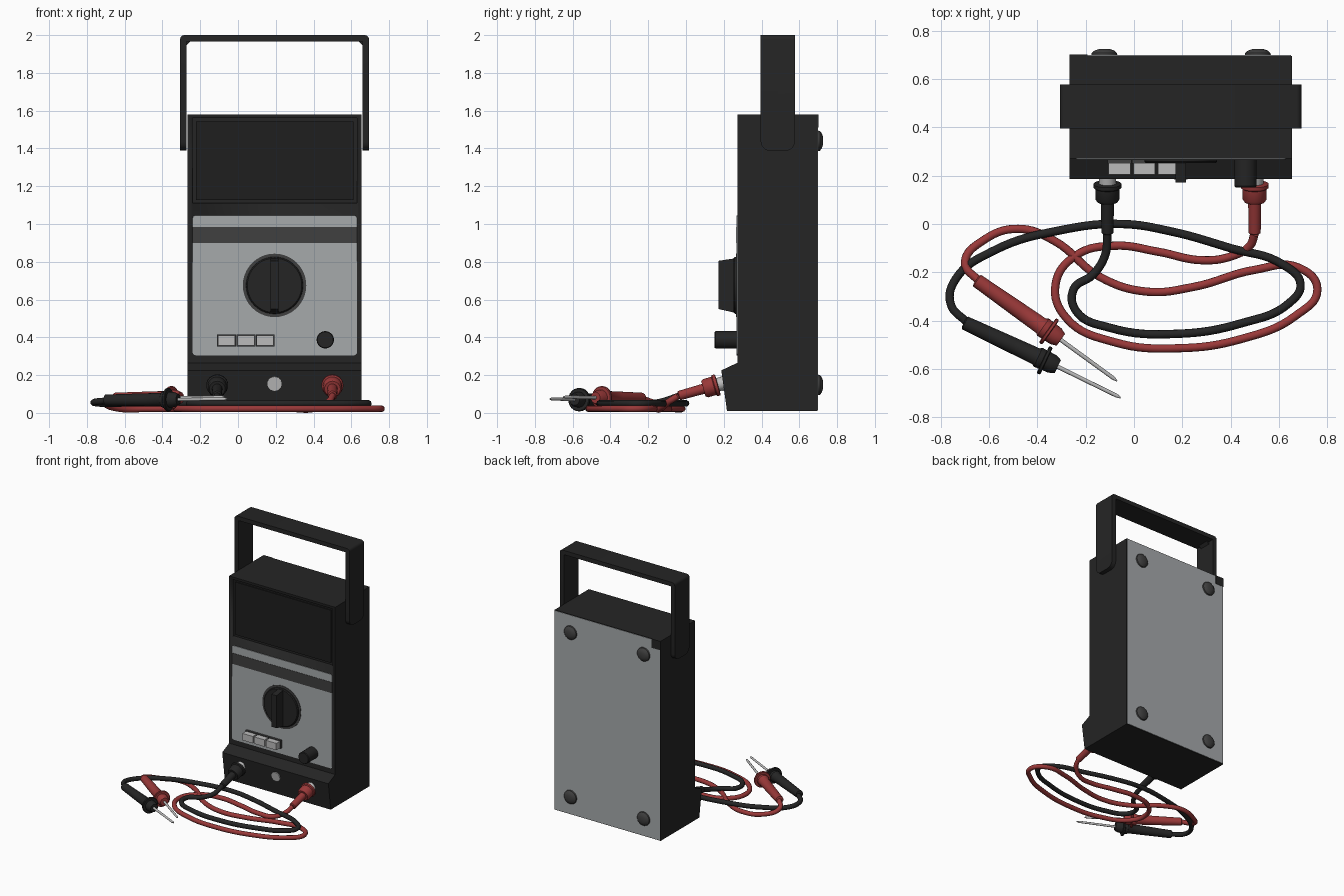
import bpy, bmesh, math
from mathutils import Vector

if "Cube" in bpy.data.objects:
    bpy.data.objects.remove(bpy.data.objects["Cube"], do_unlink=True)


def material(name, r, g, b):
    m = bpy.data.materials.new(name)
    m.use_nodes = True
    m.diffuse_color = (r, g, b, 1)
    bsdf = next(n for n in m.node_tree.nodes if n.type == 'BSDF_PRINCIPLED')
    bsdf.inputs["Base Color"].default_value = (r, g, b, 1)
    return m


black = material("black plastic", .018, .018, .018)
glass = material("dark window", .013, .013, .013)
charcoal = material("charcoal", .05, .05, .05)
grey = material("panel grey", .38, .40, .41)
silver = material("silver", .5, .5, .5)
red = material("red rubber", .32, .04, .04)


def finish(name, bm, mat, angle=35):
    """Turn a bmesh into a shaded object."""
    bmesh.ops.recalc_face_normals(bm, faces=bm.faces)
    me = bpy.data.meshes.new(name)
    bm.to_mesh(me)
    bm.free()
    me.materials.append(mat)
    me.shade_smooth()
    me.set_sharp_from_angle(angle=math.radians(angle))
    ob = bpy.data.objects.new(name, me)
    bpy.context.collection.objects.link(ob)
    return ob


def prism(points, shift):
    """Extrude a closed 3D outline along a vector."""
    bm = bmesh.new()
    face = bm.faces.new([bm.verts.new(p) for p in points])
    new = bmesh.ops.extrude_face_region(bm, geom=[face])["geom"]
    bmesh.ops.translate(bm, vec=shift, verts=[v for v in new if isinstance(v, bmesh.types.BMVert)])
    return bm


def box(name, x, y, z, mat, round_by=0):
    """Box from ranges, with optional rounding of the edges along y."""
    bm = prism([(x[0], y[0], z[0]), (x[1], y[0], z[0]), (x[1], y[0], z[1]), (x[0], y[0], z[1])],
               (0, y[1] - y[0], 0))
    if round_by:
        edges = [e for e in bm.edges if abs(e.verts[0].co.y - e.verts[1].co.y) > 1e-4]
        bmesh.ops.bevel(bm, geom=edges, offset=round_by, segments=3, profile=.5, affect='EDGES')
    return finish(name, bm, mat)


def lathe(name, rings, origin, direction, mat, sides=24):
    """Capped round part from (distance, radius) rings along a direction."""
    bm = bmesh.new()
    d = Vector(direction).normalized()
    turn = d.to_track_quat('Z', 'Y')
    loops = []
    for dist, rad in rings:
        loops.append([bm.verts.new(Vector(origin) + turn @ Vector(
            (rad * math.cos(math.tau * i / sides), rad * math.sin(math.tau * i / sides), dist)))
            for i in range(sides)])
    for a, b in zip(loops, loops[1:]):
        for i in range(sides):
            j = (i + 1) % sides
            bm.faces.new((a[i], a[j], b[j], b[i]))
    bm.faces.new(loops[0])
    bm.faces.new(loops[-1])
    return finish(name, bm, mat)


FRONT, BACK = .272, .697
LEFT, RIGHT = .655, -.268
MID = (LEFT + RIGHT) / 2

# Case with a sloping socket foot
side = [(FRONT, 1.58), (BACK, 1.58), (BACK, .01), (.217, .01), (.187, .225), (FRONT, .265)]
case = finish("case", prism([(RIGHT, y, z) for y, z in side], (LEFT - RIGHT, 0, 0)), black)

# Recessed meter window
cutter = box("window_cutter", (-.24, .63), (.2, FRONT + .018), (1.11, 1.56), black)
cutter.hide_render = True
cut = case.modifiers.new("window", 'BOOLEAN')
cut.operation, cut.object, cut.solver = 'DIFFERENCE', cutter, 'EXACT'
bpy.context.view_layer.objects.active = case
bpy.ops.object.modifier_apply(modifier="window")
bpy.data.objects.remove(cutter, do_unlink=True)
box("meter_window", (-.222, .612), (FRONT + .008, FRONT + .02), (1.128, 1.542), glass)

# Front panel with stripe and dial ring
box("front_panel", (-.24, .63), (FRONT - .004, FRONT + .003), (.305, 1.045), grey, .015)
box("panel_stripe", (-.24, .63), (FRONT - .006, FRONT), (.9, .985), charcoal)
dial = (MID, FRONT, .675)
lathe("dial_ring", [(0, .168), (.007, .168)], dial, (0, -1, 0), charcoal, 40)
lathe("dial_disc", [(0, .152), (.014, .15), (.02, .144)], dial, (0, -1, 0), black, 40)

# Dial grip, tapered towards the front
grip = [(FRONT, .527), (.172, .55), (.172, .805), (FRONT, .82)]
finish("dial_grip", prism([(MID - .022, y, z) for y, z in grip], (.044, 0, 0)), black)

# Push buttons and small knob
for i in range(3):
    x = -.11 + i * .102
    box("button_bezel", (x, x + .1), (.25, FRONT), (.352, .416), charcoal)
    box("push_button", (x + .005, x + .095), (.205, FRONT), (.357, .411), silver)
lathe("small_knob", [(0, .046), (.115, .046), (.12, .042)], (.462, FRONT, .387), (0, -1, 0), black)
lathe("foot_cap", [(-.01, .038), (.006, .038)], (MID, .195, .155), (0, -.99, -.14), silver)

# Back plate with a dark corner notch and four screws
box("back_plate", (RIGHT + .004, LEFT - .004), (BACK - .003, BACK + .003), (.014, 1.576), grey)
box("corner_notch", (RIGHT, RIGHT + .075), (BACK, BACK + .005), (1.51, 1.58), black)
for x in (-.123, .513):
    for z in (.148, 1.44):
        lathe("back_screw", [(0, .055), (.012, .052), (.022, .04), (.028, .022)],
              (x, BACK, z), (0, 1, 0), charcoal)

# Carrying handle: U outline with rounded ends
outer, inner, low, top = .5, .465, 1.388, 2.0
half = [(-outer, low), (-outer, top), (outer, top), (outer, low),
        (inner, low), (inner, top - .033), (-inner, top - .033), (-inner, low)]
bm = prism([(MID + x, .395, z) for x, z in half], (0, .182, 0))
ends = [e for e in bm.edges if all(abs(v.co.z - low) < 1e-4 for v in e.verts)
        and abs(e.verts[0].co.x - e.verts[1].co.x) > .01]
bmesh.ops.bevel(bm, geom=ends, offset=.05, segments=5, profile=.5, affect='EDGES')
tops = [e for e in bm.edges if all(abs(v.co.z - top) < 1e-4 for v in e.verts)
        and abs(e.verts[0].co.x - e.verts[1].co.x) < .01]
bmesh.ops.bevel(bm, geom=tops, offset=.022, segments=4, profile=.5, affect='EDGES')
finish("carrying_handle", bm, black)
for s in (-1, 1):
    x, z = MID + s * inner, top - .033
    corner = [(x, .44, z), (x - s * .02, .44, z), (x, .44, z - .02)]
    finish("handle_gusset", prism(corner, (0, .09, 0)), black)


def cable(name, path, rest, end_z, mat):
    """Round cable through plan points in hundredths, lying at a rest height."""
    cu = bpy.data.curves.new(name, 'CURVE')
    cu.dimensions = '3D'
    cu.bevel_depth, cu.bevel_resolution, cu.resolution_u = .0175, 3, 8
    sp = cu.splines.new('BEZIER')
    sp.bezier_points.add(len(path) - 1)
    heights = [.09, .06] + [rest] * (len(path) - 4) + [(rest + end_z) / 2, end_z]
    for p, (x, y), z in zip(sp.bezier_points, path, heights):
        p.co = (x / 100, y / 100, z)
        p.handle_left_type = p.handle_right_type = 'AUTO'
    ob = bpy.data.objects.new(name, cu)
    bpy.context.collection.objects.link(ob)
    cu.materials.append(mat)
    bpy.ops.object.select_all(action='DESELECT')
    ob.select_set(True)
    bpy.context.view_layer.objects.active = ob
    bpy.ops.object.convert(target='MESH')


def plug(name, x, mat):
    start, way = (x, .19, .155), (0, -.96, -.27)
    lathe(name + "_socket", [(-.02, .036), (.035, .036)], start, way, silver)
    lathe(name, [(.022, .052), (.025, .058), (.04, .058), (.045, .05), (.09, .05), (.102, .042),
                 (.102, .027), (.235, .025), (.24, .018)], start, way, mat)


def probe(name, start, guard, tip, z, mat):
    a, g, t = Vector((*start, z)), Vector((*guard, z + .002)), Vector((*tip, z + .006))
    n = (g - a).length
    lathe(name + "_handle", [(-.005, .02), (0, .029), (n * .6, .034), (n - .04, .036), (n - .03, .043),
                             (n + .035, .04), (n + .06, .03)], a, g - a, mat)
    lathe(name + "_guard", [(-.008, .058), (-.005, .062), (.005, .062), (.008, .058)], g, g - a, mat)
    lathe(name + "_needle", [(0, .009), ((t - g).length - .02, .008), ((t - g).length, .003)],
          g, t - g, silver, 12)


# Test leads: plug, looped cable and pointed probe
plug("black_plug", -.11, black)
cable("black_cable", [(-11, -4), (-12, -13), (-17, -21), (-25, -27), (-24, -36), (-10, -43),
                      (18, -45.5), (45, -41), (64, -33), (69, -25), (62, -17), (40, -10),
                      (15, -3), (-5, 0), (-30, -2.5), (-58, -11), (-74, -23), (-76, -33), (-69, -41)],
      .05, .065, black)
probe("black_probe", (-.7, -.41), (-.37, -.565), (-.055, -.72), .068, black)

plug("red_plug", .5, red)
cable("red_cable", [(50, -4), (48, -9), (40, -13.5), (28, -15), (10, -11.5), (-8, -9), (-24, -13),
                    (-32.5, -25), (-28, -39), (-8, -49), (18, -51.5), (45, -47.5), (67, -38),
                    (76, -27), (68, -18), (50, -19), (25, -26), (5, -28), (-14, -22), (-33, -7),
                    (-48, -2), (-62, -6.5), (-70, -16), (-64, -24)],
      .022, .078, red)
probe("red_probe", (-.65, -.235), (-.352, -.445), (-.07, -.65), .078, red)
